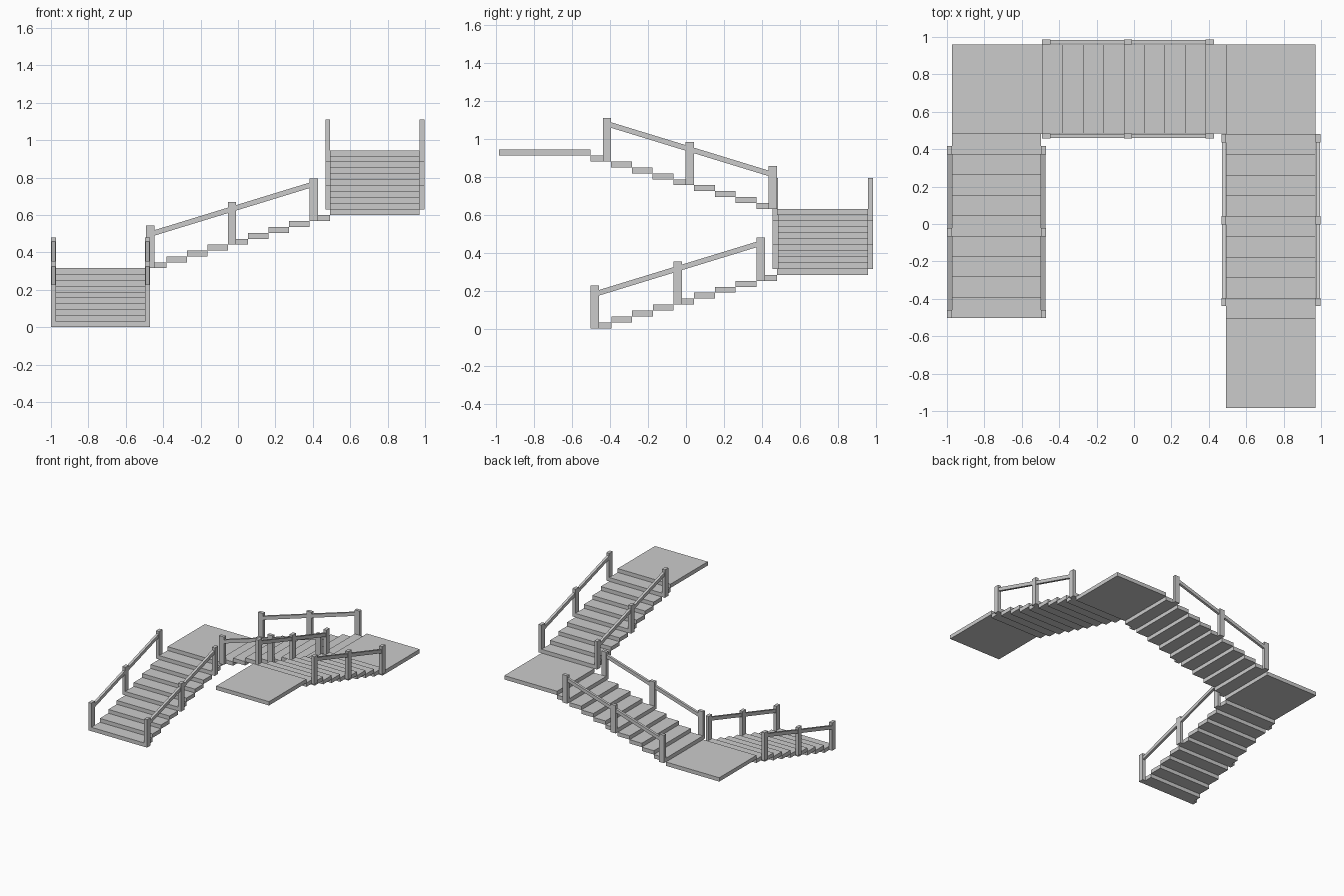
import bpy
from math import atan2, hypot, pi
from mathutils import Matrix, Vector

if "Cube" in bpy.data.objects:
    bpy.data.objects.remove(bpy.data.objects["Cube"])

RISE = 0.0315      # step height = tread thickness
RUN = 0.1093       # tread depth
STEPS = 9
WIDTH = 0.477      # tread width
POST_L, POST_W, POST_H = 0.0445, 0.0265, 0.228


def box(name, lo, hi, mat=Matrix()):
    lo, hi = Vector(lo), Vector(hi)
    bpy.ops.mesh.primitive_cube_add(size=1)
    ob = bpy.context.object
    ob.name = name
    c, s = (lo + hi) / 2, hi - lo
    ob.data.transform(mat @ Matrix.Translation(c) @ Matrix.Diagonal((*s, 1)))
    return ob


def flight(label, origin, angle):
    """Straight flight climbing along local +x from the origin."""
    m = Matrix.Translation(origin) @ Matrix.Rotation(angle, 4, 'Z')
    h = WIDTH / 2
    # treads
    for i in range(STEPS):
        box(f"{label}_tread_{i + 1}", (i * RUN, -h, i * RISE),
            ((i + 1) * RUN, h, (i + 1) * RISE), m)
    for side, s in (("left", 1), ("right", -1)):
        y0, y1 = sorted((s * h, s * (h + POST_W)))
        # posts on the first, middle and last tread
        for i in (0, 4, 8):
            box(f"{label}_{side}_post_{i // 4 + 1}",
                (i * RUN, y0, i * RISE),
                (i * RUN + POST_L, y1, i * RISE + POST_H), m)
        # sloping handrail between the outer posts
        a = Vector((POST_L / 2, (y0 + y1) / 2, POST_H - 0.046))
        b = Vector((8 * RUN + POST_L / 2, a.y, 8 * RISE + POST_H - 0.030))
        d = b - a
        length = hypot(d.x, d.z)
        r = m @ Matrix.Translation(a) @ Matrix.Rotation(-atan2(d.z, d.x), 4, 'Y')
        box(f"{label}_{side}_handrail", (0, -0.01, -0.014),
            (length, 0.01, 0.014), r)


# three flights turning around an open well
flight("lower_flight", (-0.735, -0.503, 0), pi / 2)
flight("middle_flight", (-0.492, 0.7225, 10 * RISE), 0)
flight("upper_flight", (0.7315, 0.48, 20 * RISE), -pi / 2)

# landings, each one step above the flight that reaches it
box("lower_landing", (-0.9735, 0.481, 9 * RISE), (-0.492, 0.961, 10 * RISE))
box("upper_landing", (0.492, 0.48, 19 * RISE), (0.97, 0.961, 20 * RISE))
box("top_landing", (0.493, -0.985, 29 * RISE), (0.97, -0.5037, 30 * RISE))
